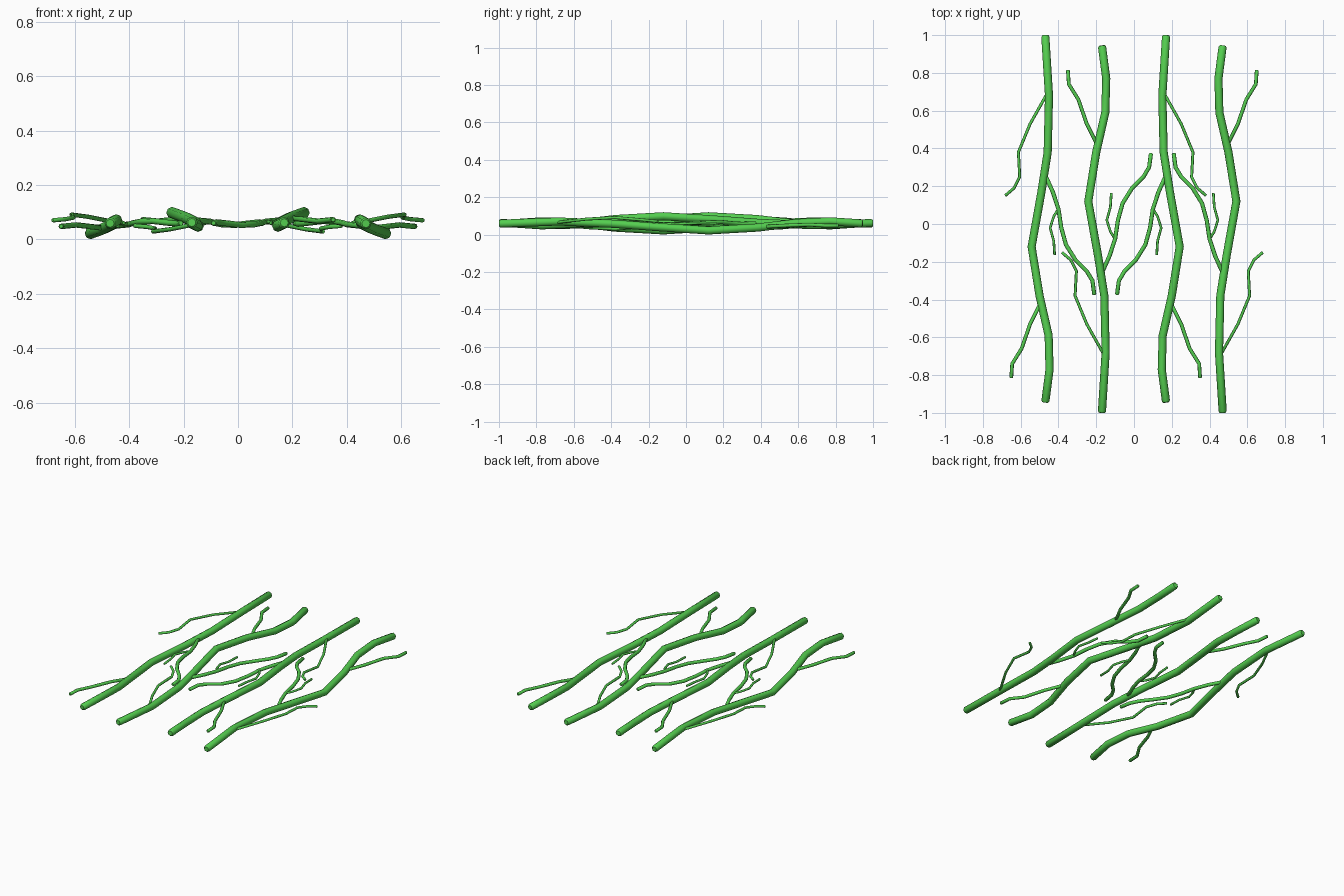
import bpy
from mathutils import Vector

if "Cube" in bpy.data.objects:
    bpy.data.objects.remove(bpy.data.objects["Cube"])

MID_Z = 0.06

green = bpy.data.materials.new("vine_green")
green.diffuse_color = (0.09, 0.62, 0.08, 1)
green.use_nodes = True
green.node_tree.nodes["Principled BSDF"].inputs["Base Color"].default_value = green.diffuse_color

# One vine: stem plus side shoots, each as (radius, path)
VINE = {
    "stem": (0.0215, [(-.47, 1.0, .058), (-.45, .68, .070), (-.457, .38, .057),
                      (-.49, .17, .041), (-.542, -.12, .022), (-.50, -.38, .037),
                      (-.452, -.59, .062), (-.447, -.77, .071), (-.47, -.945, .059)]),
    "upper_shoot": (0.008, [(-.46, .69, .065), (-.55, .53, .083), (-.612, .38, .091),
                            (-.605, .25, .08), (-.635, .19, .074), (-.682, .15, .070)]),
    "middle_shoot": (0.011, [(-.475, .27, .048), (-.43, .17, .052), (-.40, .08, .055),
                             (-.385, -.02, .06), (-.36, -.11, .065), (-.31, -.19, .067),
                             (-.25, -.25, .06), (-.22, -.30, .057), (-.21, -.375, .06)]),
    "twig": (0.007, [(-.40, .08, .055), (-.425, .04, .057), (-.444, -.02, .06),
                     (-.425, -.09, .062), (-.42, -.165, .06)]),
    "lower_shoot": (0.01, [(-.50, -.43, .042), (-.55, -.53, .048), (-.595, -.66, .053),
                           (-.645, -.74, .048), (-.65, -.815, .048)]),
}


def tube(name, path, radius):
    """Eight-sided tube along a polyline with bevelled ends."""
    pts = [Vector(p) for p in path]
    inset = radius * 0.4
    first = pts[0] + (pts[1] - pts[0]).normalized() * inset
    last = pts[-1] + (pts[-2] - pts[-1]).normalized() * inset
    pts = [pts[0], first, *pts[1:-1], last, pts[-1]]
    curve = bpy.data.curves.new(name, "CURVE")
    curve.dimensions = "3D"
    curve.bevel_depth = radius
    curve.bevel_resolution = 2
    curve.use_fill_caps = True
    spline = curve.splines.new("POLY")
    spline.points.add(len(pts) - 1)
    for point, co in zip(spline.points, pts):
        point.co = (*co, 1)
    spline.points[0].radius = spline.points[-1].radius = 0.7
    curve.materials.append(green)
    obj = bpy.data.objects.new(name, curve)
    bpy.context.collection.objects.link(obj)
    obj.select_set(True)
    bpy.context.view_layer.objects.active = obj


def flip(p):
    # Half turn about the lengthwise axis, moved to the neighbouring slot
    return (-.30 - p[0], p[1], 2 * MID_Z - p[2])


def spin(p):
    # Half turn about the vertical axis
    return (-p[0], -p[1], p[2])


# Four vines from one pattern
placements = {
    "outer_left": lambda p: p,
    "inner_right": flip,
    "outer_right": spin,
    "inner_left": lambda p: spin(flip(p)),
}
for side, place in placements.items():
    for part, (radius, path) in VINE.items():
        tube(f"{side}_{part}", [place(p) for p in path], radius)

bpy.ops.object.convert(target="MESH")
bpy.ops.object.shade_smooth_by_angle(angle=0.9)
